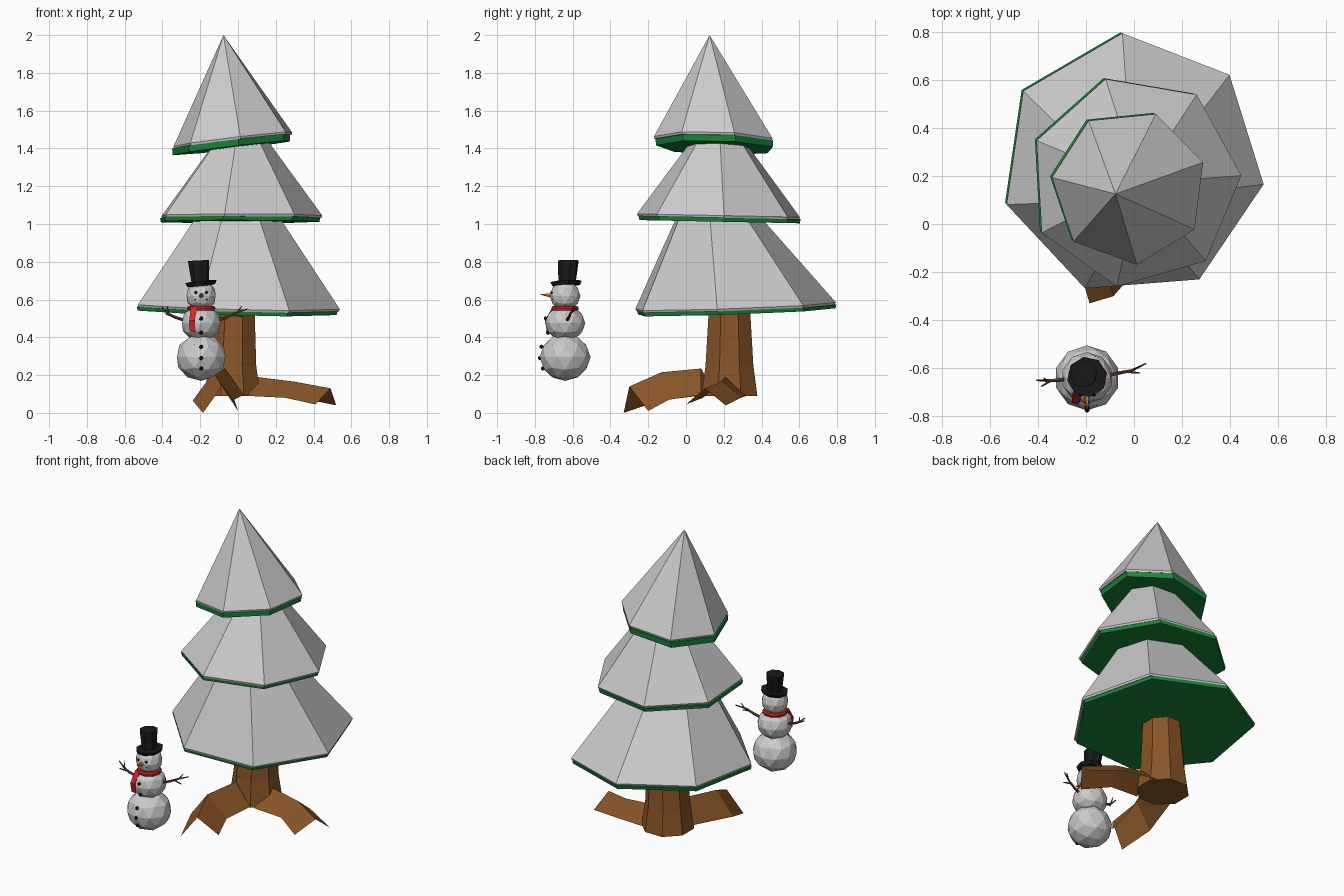
import bpy, math
from mathutils import Vector

if "Cube" in bpy.data.objects:
    bpy.data.objects.remove(bpy.data.objects["Cube"])


def material(name, rgb):
    m = bpy.data.materials.new(name)
    m.diffuse_color = (*rgb, 1)
    m.use_nodes = True
    m.node_tree.nodes["Principled BSDF"].inputs["Base Color"].default_value = m.diffuse_color
    return m


GREEN = material("green", (0.01, 0.24, 0.04))
BROWN = material("bark", (0.25, 0.09, 0.02))
TWIG = material("twig", (0.12, 0.05, 0.02))
BLACK = material("black", (0.01, 0.01, 0.01))
RED = material("red", (0.6, 0.02, 0.02))
ORANGE = material("orange", (0.8, 0.25, 0.03))


def mesh(name, verts, faces, mat=None):
    me = bpy.data.meshes.new(name)
    me.from_pydata([tuple(v) for v in verts], [], faces)
    me.update()
    ob = bpy.data.objects.new(name, me)
    bpy.context.collection.objects.link(ob)
    if mat:
        me.materials.append(mat)
    return ob


def loft(name, rings, mat=None, caps=True):
    """Skin between closed rings with equal point counts."""
    n = len(rings[0])
    verts = [v for r in rings for v in r]
    faces = [(k * n + i, k * n + (i + 1) % n, (k + 1) * n + (i + 1) % n, (k + 1) * n + i)
             for k in range(len(rings) - 1) for i in range(n)]
    if caps:
        faces += [tuple(reversed(range(n))), tuple(range(len(verts) - n, len(verts)))]
    return mesh(name, verts, faces, mat)


def ring(c, r, n, phase=0, tilt=(0, 0)):
    pts = []
    for i in range(n):
        a = math.radians(phase) + math.tau * i / n
        x, y = r * math.cos(a), r * math.sin(a)
        pts.append((c[0] + x, c[1] + y, c[2] + tilt[0] * x + tilt[1] * y))
    return pts


def tube(name, pts, radii, mat, n=5):
    """Tapered stick along a path."""
    pts = [Vector(p) for p in pts]
    rings = []
    for i, p in enumerate(pts):
        d = pts[min(i + 1, len(pts) - 1)] - pts[max(i - 1, 0)]
        q = d.to_track_quat('Z', 'Y')
        rings.append([p + q @ Vector(v) for v in ring((0, 0, 0), radii[i], n)])
    return loft(name, rings, mat)


def ball(name, loc, r, mat=None, sub=2):
    bpy.ops.mesh.primitive_ico_sphere_add(subdivisions=sub, radius=r, location=loc)
    ob = bpy.context.object
    ob.name = name
    if mat:
        ob.data.materials.append(mat)
    return ob


# Tree tiers: snow cone above a thin green slab, each slightly tilted
tiers = [
    ("lower", (-0.005, 0.245, 0.565), 0.55, 94.5, (-0.025, 0.035), (0.0, 0.10, 1.37), 0.02),
    ("middle", (0.004, 0.177, 1.045), 0.443, 106, (0.0, -0.02), (0.02, 0.17, 1.63), 0.022),
    ("upper", (-0.02, 0.153, 1.45), 0.324, 70, (0.12, -0.03), (-0.077, 0.125, 2.0), 0.036),
]
for name, c, r, phase, tilt, apex, thick in tiers:
    edge = ring(c, r, 7, phase, tilt)
    low = ring((c[0], c[1], c[2] - 0.012), r * 0.99, 7, phase, tilt)
    mesh(name + "_snow", low + edge + [apex],
         [(i, (i + 1) % 7, 7 + (i + 1) % 7, 7 + i) for i in range(7)]
         + [(7 + i, 7 + (i + 1) % 7, 14) for i in range(7)] + [tuple(range(6, -1, -1))])
    gx, gy, gz = c[0] - 0.009, c[1] + 0.006, c[2] - 0.011
    loft(name + "_foliage", [ring((gx, gy, gz - thick), r * 0.985, 7, phase, tilt),
                             ring((gx, gy, gz), r * 0.995, 7, phase, tilt)], GREEN)

# Trunk
loft("trunk", [ring((-0.03, 0.23, 0.09), 0.16, 8, 22.5), ring((-0.03, 0.23, 0.25), 0.137, 8, 22.5),
               ring((-0.02, 0.23, 0.6), 0.115, 8, 22.5)], BROWN)


# Roots: open ridge profile (left foot, ridge, right foot) swept outwards
def root(name, sections):
    verts = [p for s in sections for p in s]
    faces = [(3 * k + j, 3 * k + j + 1, 3 * k + j + 4, 3 * k + j + 3)
             for k in range(len(sections) - 1) for j in range(2)]
    mesh(name, verts, faces, BROWN)


root("front_root", [
    [(-0.16, 0.15, 0.10), (-0.07, 0.08, 0.235), (0.03, 0.08, 0.095)],
    [(-0.24, -0.14, 0.065), (-0.13, -0.13, 0.215), (-0.02, -0.09, 0.07)],
    [(-0.185, -0.33, 0.0), (-0.085, -0.30, 0.14), (0.0, -0.20, 0.01)]])
root("side_root", [
    [(0.05, 0.09, 0.09), (0.10, 0.21, 0.19), (0.08, 0.32, 0.09)],
    [(0.25, 0.09, 0.08), (0.30, 0.19, 0.165), (0.32, 0.29, 0.08)],
    [(0.41, 0.0, 0.045), (0.49, 0.10, 0.13), (0.52, 0.21, 0.04)]])

# Snowman body
X, Y = -0.195, -0.64
ball("body_bottom", (X, Y, 0.295), 0.135).scale.z = 0.93
ball("body_middle", (X, Y, 0.475), 0.107).scale.z = 0.9
ball("head", (X, Y, 0.62), 0.081)

# Hat
loft("hat_brim", [ring((X, Y + 0.005, 0.675), 0.075, 8, 10, (0.1, 0.05)),
                  ring((X, Y + 0.005, 0.695), 0.084, 8, 10, (0.1, 0.05))], BLACK)
loft("hat_crown", [ring((X - 0.005, Y + 0.01, 0.685), 0.046, 8, 10),
                   ring((X - 0.015, Y + 0.017, 0.807), 0.056, 8, 10, (0.05, 0))], BLACK)

# Scarf with hanging end
loft("scarf", [ring((X, Y, z), r, 10) for z, r in
               [(0.54, 0.06), (0.541, 0.072), (0.555, 0.076), (0.565, 0.07), (0.566, 0.058)]], RED)
loft("scarf_tail", [[(x0, y - 0.01, z), (x1, y - 0.012, z), (x1, y + 0.008, z), (x0, y + 0.01, z)]
                    for x0, x1, y, z in [(-0.255, -0.225, -0.725, 0.43), (-0.258, -0.228, -0.735, 0.49),
                                         (-0.25, -0.215, -0.695, 0.56)]], RED)

# Coal buttons, eyes and mouth
for i, (y, z) in enumerate([(-0.742, 0.50), (-0.73, 0.425), (-0.765, 0.35), (-0.773, 0.29), (-0.758, 0.235)]):
    ball(f"button_{i}", (X, y, z), 0.012, BLACK, 1)
for i, dx in enumerate((-0.028, 0.028)):
    ball(f"eye_{i}", (X + dx, Y - 0.07, 0.637), 0.009, BLACK, 1)
for i, (dx, z) in enumerate([(-0.03, 0.6), (-0.011, 0.589), (0.011, 0.589), (0.03, 0.6)]):
    ball(f"mouth_{i}", (X + dx, Y - 0.066, z), 0.005, BLACK, 1)

# Nose
tube("nose", [(X, Y - 0.07, 0.62), (X, Y - 0.13, 0.628)], [0.014, 0.002], ORANGE, 6)

# Twig arms
R = [0.009, 0.008, 0.006, 0.003]
tube("left_arm", [(-0.28, -0.645, 0.49), (-0.33, -0.65, 0.505), (-0.37, -0.65, 0.525), (-0.405, -0.65, 0.56)], R, TWIG)
tube("left_twig", [(-0.345, -0.65, 0.51), (-0.385, -0.675, 0.525)], [0.006, 0.003], TWIG)
tube("left_twig_up", [(-0.365, -0.65, 0.523), (-0.375, -0.64, 0.565)], [0.005, 0.002], TWIG)
tube("right_arm", [(-0.11, -0.63, 0.49), (-0.06, -0.62, 0.505), (-0.01, -0.61, 0.53), (0.05, -0.58, 0.55)], R, TWIG)
tube("right_twig", [(-0.03, -0.615, 0.52), (0.025, -0.62, 0.51)], [0.006, 0.003], TWIG)
tube("right_twig_up", [(0.0, -0.605, 0.535), (0.02, -0.595, 0.565)], [0.005, 0.002], TWIG)
